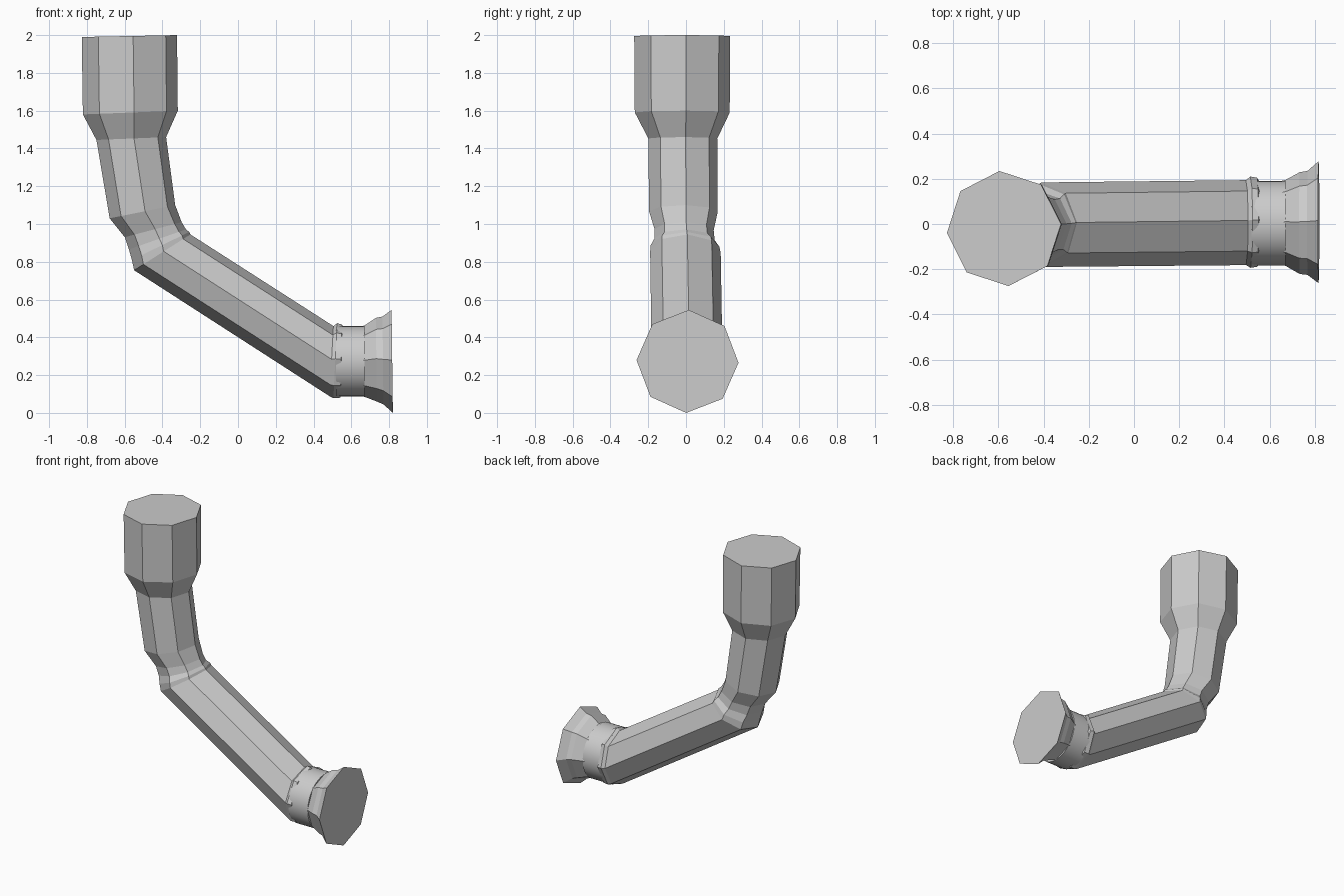
import bpy, bmesh, math

SIDES = 8


def loft(name, rings, closed=True):
    """Each ring: (x0, z0, x1, z1, y centre, y radius, twist in degrees)."""
    bm = bmesh.new()
    loops = []
    for x0, z0, x1, z1, yc, yr, twist in rings:
        cx, cz, ux, uz = (x0 + x1) / 2, (z0 + z1) / 2, (x1 - x0) / 2, (z1 - z0) / 2
        loop = []
        for i in range(SIDES):
            a = math.radians(twist) + math.tau * i / SIDES
            c, s = math.cos(a), math.sin(a)
            loop.append(bm.verts.new((cx + ux * c, yc + yr * s, cz + uz * c)))
        loops.append(loop)
    for a, b in zip(loops, loops[1:]):
        for i in range(SIDES):
            j = (i + 1) % SIDES
            bm.faces.new((a[i], a[j], b[j], b[i]))
    if closed:
        bm.faces.new(loops[0])
        bm.faces.new(loops[-1])
    bmesh.ops.recalc_face_normals(bm, faces=bm.faces)
    mesh = bpy.data.meshes.new(name)
    bm.to_mesh(mesh)
    bm.free()
    obj = bpy.data.objects.new(name, mesh)
    bpy.context.collection.objects.link(obj)
    return obj


# Upper socket, neck, collar at the bend, and the long sloping pipe
loft("bent_pipe", [
    (-0.828, 1.99, -0.322, 2.00, -0.02, 0.255, 4.5),
    (-0.822, 1.58, -0.318, 1.60, -0.02, 0.252, 4.5),
    (-0.75, 1.445, -0.38, 1.46, -0.017, 0.183, 4.5),
    (-0.68, 1.03, -0.332, 1.10, -0.014, 0.182, 4.5),
    (-0.60, 0.93, -0.298, 1.01, -0.01, 0.157, 4),
    (-0.578, 0.865, -0.275, 0.972, -0.008, 0.16, 4),
    (-0.562, 0.81, -0.258, 0.958, -0.005, 0.182, 3.5),
    (-0.55, 0.755, -0.252, 0.945, -0.003, 0.187, 3),
    (0.485, 0.088, 0.505, 0.46, 0.006, 0.188, 3),
    (0.505, 0.078, 0.525, 0.475, 0.008, 0.202, 3),
    (0.54, 0.08, 0.55, 0.468, 0.008, 0.197, 3),
    (0.56, 0.11, 0.565, 0.44, 0.006, 0.165, 3),
])

# Flared outlet
loft("flared_outlet", [
    (0.64, 0.09, 0.64, 0.455, 0.005, 0.183, 1.5),
    (0.67, 0.085, 0.67, 0.463, 0.005, 0.19, 1.5),
    (0.735, 0.06, 0.73, 0.503, 0.004, 0.225, 1.5),
    (0.77, 0.045, 0.765, 0.51, 0.005, 0.23, 1.5),
    (0.82, 0.0, 0.813, 0.545, 0.008, 0.27, 1.5),
])

# Round coupling sleeve
bpy.ops.mesh.primitive_cylinder_add(
    vertices=32, radius=0.187, depth=0.15,
    location=(0.595, 0.004, 0.273), rotation=(0, math.radians(90), 0))
sleeve = bpy.context.object
sleeve.name = "coupling_sleeve"
bpy.ops.object.shade_smooth_by_angle(angle=math.radians(30))
